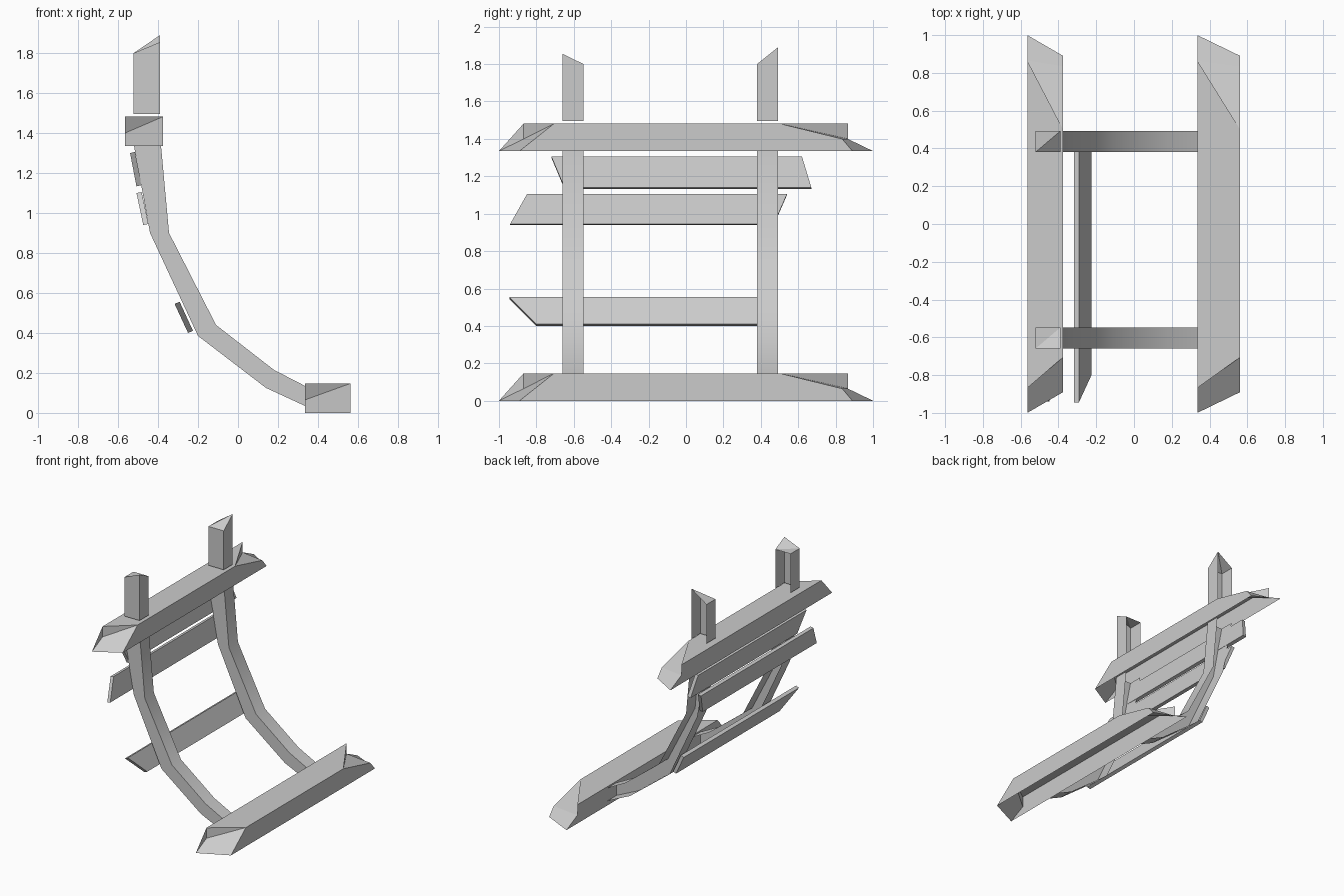
import bpy, bmesh, math

old = bpy.data.objects.get("Cube")
if old:
    bpy.data.objects.remove(old, do_unlink=True)

# Single weathered grey material
grey = bpy.data.materials.new("weathered_grey")
grey.use_nodes = True
colour = (0.6, 0.6, 0.6, 1.0)
grey.diffuse_color = colour
grey.node_tree.nodes["Principled BSDF"].inputs["Base Color"].default_value = colour


def build(name, points, faces, smooth=False):
    """Make an object from named points and faces that refer to those names."""
    bm = bmesh.new()
    v = {key: bm.verts.new(co) for key, co in points.items()}
    for f in faces:
        bm.faces.new([v[k] for k in f])
    bmesh.ops.recalc_face_normals(bm, faces=bm.faces[:])
    mesh = bpy.data.meshes.new(name)
    bm.to_mesh(mesh)
    bm.free()
    mesh.materials.append(grey)
    obj = bpy.data.objects.new(name, mesh)
    bpy.context.collection.objects.link(obj)
    if smooth:
        bpy.ops.object.select_all(action='DESELECT')
        obj.select_set(True)
        bpy.context.view_layer.objects.active = obj
        bpy.ops.object.shade_smooth_by_angle(angle=math.radians(30))
    return obj


def beam(name, x0, x1, z):
    """Hollow beam, open below, with splintered ends."""
    top, mid = z + 0.147, z + 0.065
    points = {
        # front end
        "TL": (x0, -0.868, top), "TR": (x1, -0.705, top), "ML": (x0, -0.868, mid),
        "BL": (x0, -1.0, z), "BR": (x1, -0.89, z),
        # back end
        "tl": (x0, 0.865, top), "tr": (x1, 0.5, top), "ml": (x0, 0.865, mid),
        "mr": (x1, 0.835, mid), "bl": (x0, 1.0, z), "br": (x1, 0.89, z),
    }
    faces = [
        ("TL", "TR", "tr", "tl"),
        ("TL", "tl", "ml", "bl", "BL"),
        ("TR", "BR", "br", "mr", "tr"),
        ("TL", "ML", "TR"), ("ML", "BL", "BR", "TR"),
        ("tl", "tr", "ml"), ("tr", "mr", "ml"), ("ml", "mr", "br", "bl"),
    ]
    build(name, points, faces)


def rib(name, y0, y1):
    """Bent channel following the hull curve, open at the back."""
    outer = [(-0.52, 1.335), (-0.44, 0.9), (-0.2, 0.385), (0.14, 0.125), (0.335, 0.035)]
    inner = [(-0.385, 1.335), (-0.345, 0.9), (-0.11, 0.44), (0.18, 0.215), (0.335, 0.135)]
    points, faces = {}, []
    for i, (o, n) in enumerate(zip(outer, inner)):
        for tag, (x, z) in (("o", o), ("n", n)):
            points[tag + "f", i] = (x, y0, z)
            points[tag + "b", i] = (x, y1, z)
    for i in range(len(outer) - 1):
        for a, b in (("of", "nf"), ("of", "ob"), ("nf", "nb")):
            faces.append(((a, i), (b, i), (b, i + 1), (a, i + 1)))
    build(name, points, faces, smooth=True)


def post(name, y0, y1, z_front, z_back):
    """Stub channel, open at the back, with a broken slanted top."""
    x0, x1, z = -0.522, -0.39, 1.495
    points = {
        "a": (x0, y0, z), "b": (x1, y0, z), "c": (x1, y1, z), "d": (x0, y1, z),
        "A": (x0, y0, 1.8), "B": (x1, y0, z_front), "C": (x1, y1, z_back), "D": (x0, y1, 1.8),
    }
    faces = [("a", "b", "B", "A"), ("b", "c", "C", "B"), ("d", "a", "A", "D"),
             ("A", "B", "C"), ("A", "C", "D")]
    build(name, points, faces)


def plank(name, section, top_y, bottom_y):
    """Thin board: section is top outer, top inner, bottom inner, bottom outer."""
    points, faces = {}, []
    for i, (x, z) in enumerate(section):
        ys = top_y if i < 2 else bottom_y
        points["f", i] = (x, ys[0], z)
        points["b", i] = (x, ys[1], z)
        j = (i + 1) % 4
        faces.append((("f", i), ("f", j), ("b", j), ("b", i)))
    faces += [tuple((end, i) for i in range(4)) for end in "fb"]
    build(name, points, faces)


# Long beams
beam("upper_beam", -0.565, -0.375, 1.335)
beam("lower_beam", 0.335, 0.562, 0.0)

# Curved ribs and the stubs above them
rib("front_rib", -0.66, -0.548)
rib("back_rib", 0.38, 0.492)
post("front_post", -0.66, -0.548, 1.855, 1.8)
post("back_post", 0.38, 0.492, 1.8, 1.89)

# Hull planks on the outer side of the ribs
plank("upper_plank", [(-0.54, 1.3), (-0.515, 1.306), (-0.482, 1.14), (-0.508, 1.133)],
      (-0.72, 0.62), (-0.65, 0.67))
plank("middle_plank", [(-0.508, 1.1), (-0.482, 1.105), (-0.448, 0.945), (-0.474, 0.94)],
      (-0.85, 0.54), (-0.94, 0.47))
plank("lower_plank", [(-0.317, 0.545), (-0.292, 0.556), (-0.225, 0.41), (-0.25, 0.4)],
      (-0.945, 0.48), (-0.8, 0.48))
